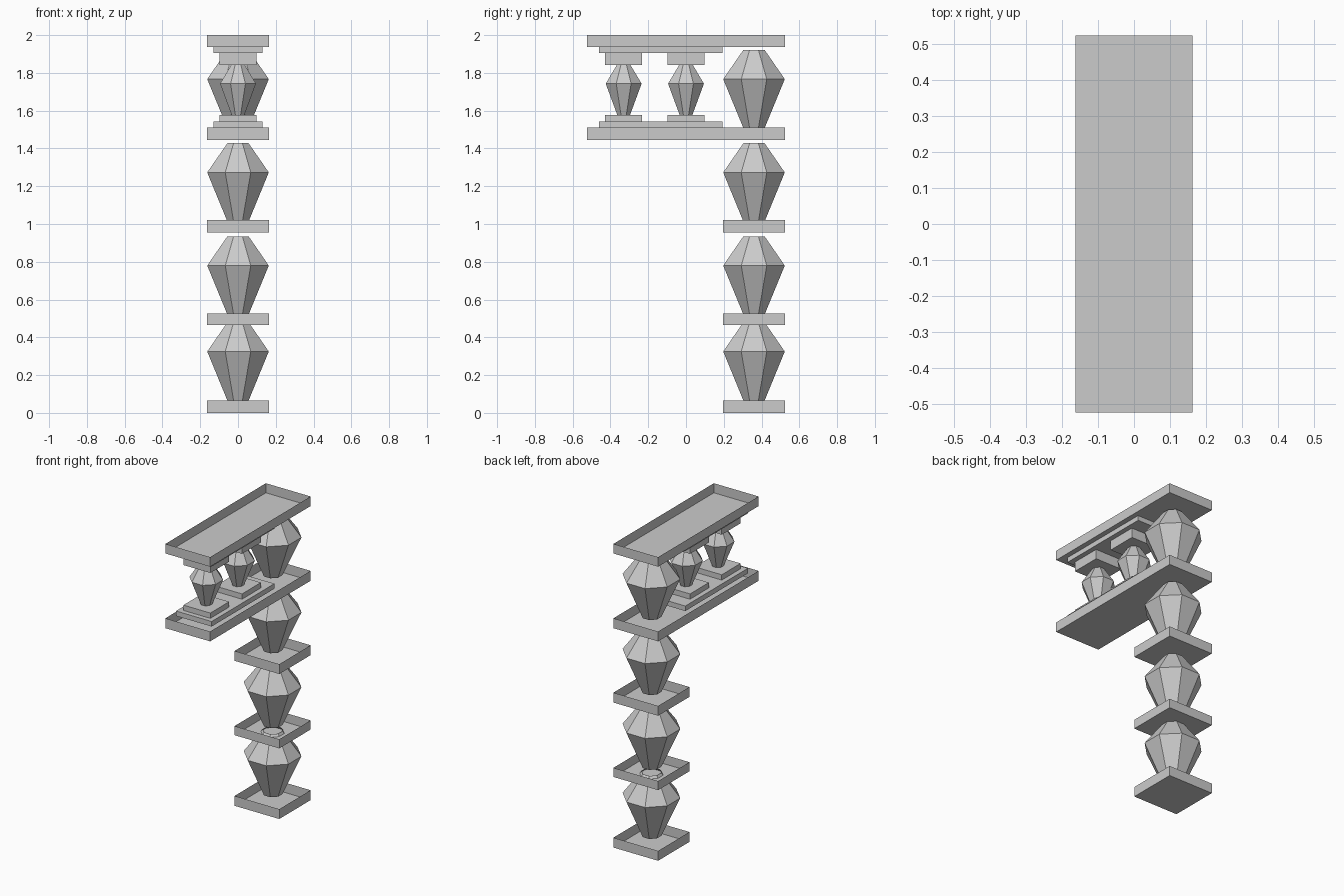
import bpy, bmesh, math

if "Cube" in bpy.data.objects:
    bpy.data.objects.remove(bpy.data.objects["Cube"])

POST_Y = 0.36


def finish(name, bm):
    bmesh.ops.recalc_face_normals(bm, faces=bm.faces)
    mesh = bpy.data.meshes.new(name)
    bm.to_mesh(mesh)
    bm.free()
    obj = bpy.data.objects.new(name, mesh)
    bpy.context.collection.objects.link(obj)
    return obj


def box(name, hx, y0, y1, z0, z1, open_top=False):
    bm = bmesh.new()
    bmesh.ops.create_cube(bm, size=1)
    for v in bm.verts:
        v.co = (v.co.x * 2 * hx, (y0 + y1) / 2 + v.co.y * (y1 - y0),
                (z0 + z1) / 2 + v.co.z * (z1 - z0))
    if open_top:
        bm.normal_update()
        top = [f for f in bm.faces if f.normal.z > 0.9]
        bmesh.ops.delete(bm, geom=top, context='FACES_ONLY')
    return finish(name, bm)


def faceted(name, y, profile, sides=8):
    """Eight-sided turned shape with flats facing the axes; profile = (half width, z)."""
    bm = bmesh.new()
    rings = []
    for half, z in profile:
        r = half / math.cos(math.pi / sides)
        angles = [(k + 0.5) * 2 * math.pi / sides for k in range(sides)]
        rings.append([bm.verts.new((r * math.cos(a), y + r * math.sin(a), z)) for a in angles])
    for low, high in zip(rings, rings[1:]):
        for k in range(sides):
            n = (k + 1) % sides
            bm.faces.new((low[k], low[n], high[n], high[k]))
    return finish(name, bm)


# Open trays: three short ones on the post, two long ones for the balcony
for i, (z0, z1) in enumerate([(0, 0.065), (0.465, 0.525), (0.955, 1.02)]):
    box(f"post_tray_{i + 1}", 0.163, 0.197, 0.523, z0, z1, open_top=True)
box("balcony_floor_tray", 0.163, -0.523, 0.523, 1.445, 1.51, open_top=True)
box("balcony_top_tray", 0.163, -0.523, 0.523, 1.937, 2.0, open_top=True)

# Stacked faceted post sections
for i, mid in enumerate([0.325, 0.78, 1.273, 1.767]):
    faceted(f"post_section_{i + 1}", POST_Y,
            [(0.056, mid - 0.26), (0.163, mid), (0.056, mid + 0.155)])

# Railing base and handrail
box("railing_base", 0.13, -0.46, 0.193, 1.51, 1.543)
box("handrail", 0.13, -0.46, 0.193, 1.905, 1.937)

# Two small balusters with plinth and cap
for i, y in enumerate([-0.33, 0.0]):
    box(f"baluster_plinth_{i + 1}", 0.098, y - 0.098, y + 0.098, 1.543, 1.578)
    faceted(f"baluster_{i + 1}", y, [(0.034, 1.578), (0.095, 1.743), (0.036, 1.842)])
    box(f"baluster_cap_{i + 1}", 0.098, y - 0.098, y + 0.098, 1.842, 1.905)
